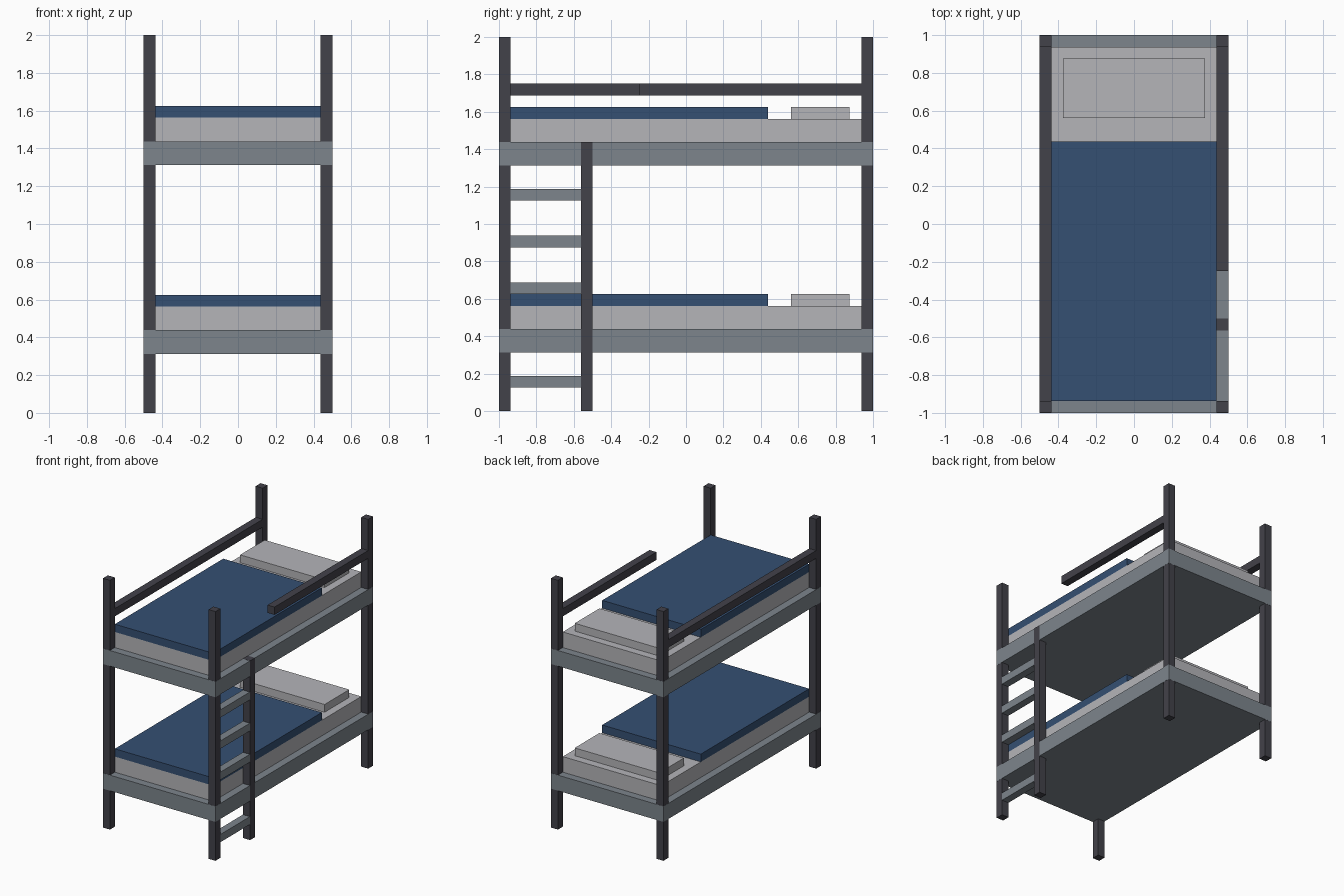
import bpy
import bmesh

old = bpy.data.objects.get("Cube")
if old:
    bpy.data.objects.remove(old, do_unlink=True)

U = 1 / 16      # building unit: thickness of the timber
EPS = 0.001     # small step that keeps flush faces apart


def make_material(name, rgb):
    mat = bpy.data.materials.new(name)
    mat.use_nodes = True
    colour = (*rgb, 1)
    mat.diffuse_color = colour
    bsdf = next(n for n in mat.node_tree.nodes if n.type == 'BSDF_PRINCIPLED')
    bsdf.inputs["Base Color"].default_value = colour
    return mat


charcoal = make_material("charcoal", (0.055, 0.054, 0.068))
steel_grey = make_material("steel grey", (0.205, 0.235, 0.265))
linen = make_material("linen", (0.46, 0.46, 0.485))
navy = make_material("navy", (0.035, 0.079, 0.17))


def box(name, x, y, z, mat):
    """Box spanning the (low, high) ranges on each axis."""
    spans = (x, y, z)
    bm = bmesh.new()
    bmesh.ops.create_cube(bm, size=1)
    bmesh.ops.scale(bm, verts=bm.verts, vec=[hi - lo for lo, hi in spans])
    mesh = bpy.data.meshes.new(name)
    bm.to_mesh(mesh)
    bm.free()
    mesh.materials.append(mat)
    obj = bpy.data.objects.new(name, mesh)
    obj.location = [(lo + hi) / 2 for lo, hi in spans]
    bpy.context.collection.objects.link(obj)
    return obj


def mirrored(sign, lo, hi):
    return tuple(sorted((sign * lo, sign * hi)))


# Corner posts
for x_name, sx in (("left", 1), ("right", -1)):
    for y_name, sy in (("front", -1), ("back", 1)):
        box(f"{y_name}_{x_name}_post", mirrored(sx, 7 * U, 0.5 - EPS),
            mirrored(sy, 15 * U, 1 - EPS), (0, 2), charcoal)

# Two bunks: frame, mattress, blanket and pillow
inner_x = (-7 * U, 7 * U)
for level, z in (("lower", 5 * U), ("upper", 1 + 5 * U)):
    top = z + 4 * U
    box(f"{level}_frame", (-0.5, 0.5), (-1, 1), (z, z + 2 * U), steel_grey)
    box(f"{level}_mattress", inner_x, (-15 * U, 15 * U), (z + 2 * U, top), linen)
    box(f"{level}_blanket", inner_x, (-15 * U, 7 * U), (top, top + U), navy)
    box(f"{level}_pillow", (-6 * U, 6 * U), (9 * U, 14 * U), (top, top + U), linen)

# Guard rails: full length on the right, with a ladder gap on the left
rail_z = (27 * U, 28 * U)
box("right_guard_rail", (-0.5 + EPS, -7 * U), (-15 * U, 15 * U), rail_z, charcoal)
box("left_guard_rail", (7 * U, 0.5 - EPS), (-4 * U, 15 * U), rail_z, charcoal)

# Ladder
box("ladder_post", (7 * U, 0.5 + EPS), (-9 * U, -8 * U), (0, 23 * U + EPS), charcoal)
for i, step in enumerate((2, 10, 14, 18)):
    box(f"ladder_rung_{i + 1}", (7 * U, 0.5 - EPS), (-15 * U, -9 * U),
        (step * U, (step + 1) * U), steel_grey)
